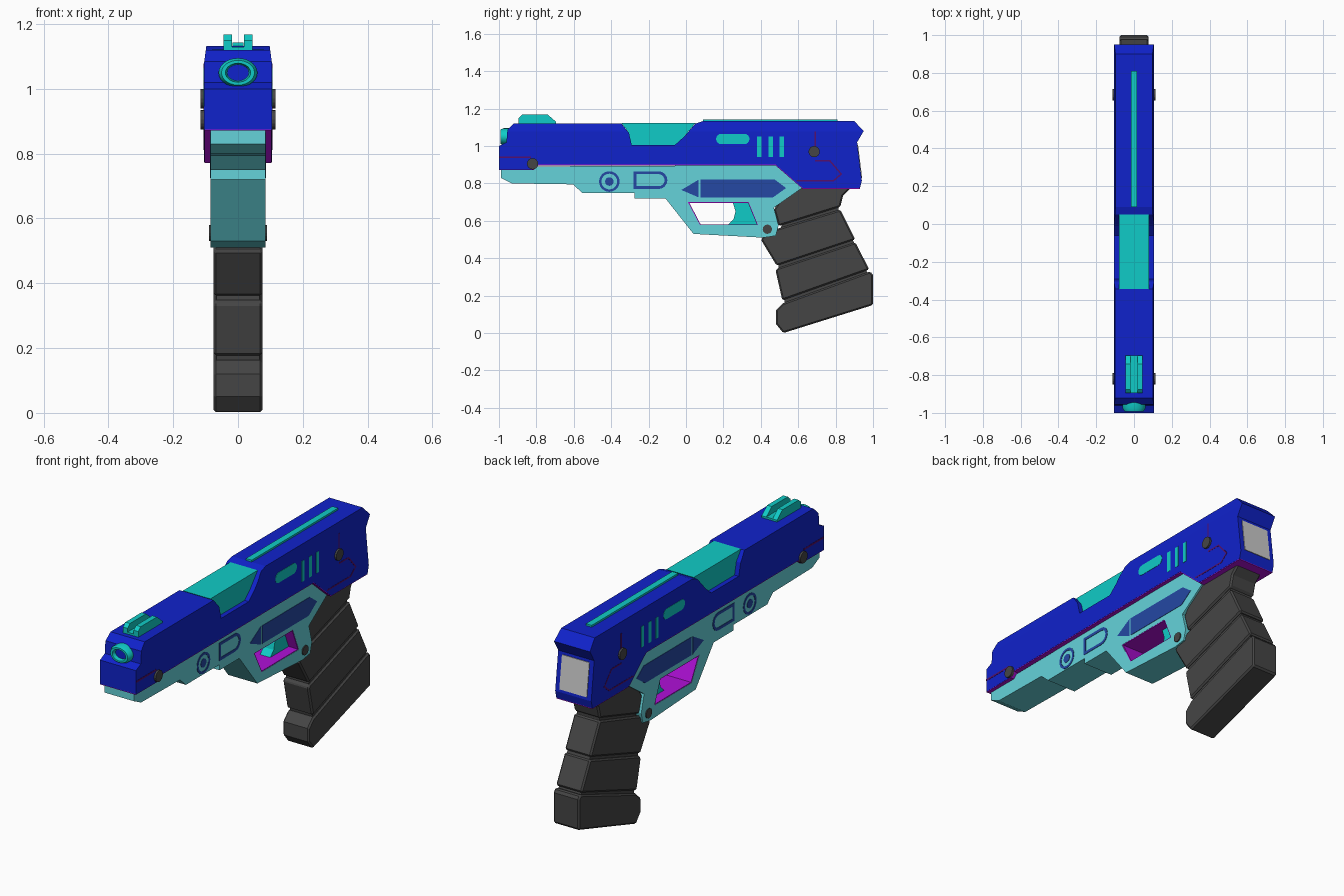
import bpy, bmesh, math
from mathutils import Vector

if "Cube" in bpy.data.objects:
    bpy.data.objects.remove(bpy.data.objects["Cube"])

def material(name, rgb):
    m = bpy.data.materials.new(name)
    m.diffuse_color = (*rgb, 1)
    m.use_nodes = True
    m.node_tree.nodes["Principled BSDF"].inputs["Base Color"].default_value = m.diffuse_color
    return m

BLUE = material("slide_blue", (0.005, 0.016, 0.6))
CYAN = material("pale_cyan", (0.13, 0.65, 0.7))
TEAL = material("bright_teal", (0.005, 0.6, 0.57))
NAVY = material("navy_inlay", (0.018, 0.065, 0.37))
PURPLE = material("purple", (0.43, 0.005, 0.68))
LINE = material("dark_purple", (0.09, 0.005, 0.15))
DARK = material("dark_grey", (0.06, 0.06, 0.06))

def finish(name, bm, mat):
    bmesh.ops.recalc_face_normals(bm, faces=bm.faces[:])
    me = bpy.data.meshes.new(name)
    bm.to_mesh(me)
    bm.free()
    ob = bpy.data.objects.new(name, me)
    bpy.context.collection.objects.link(ob)
    if mat:
        me.materials.append(mat)
    return ob

def prism(bm, loops, x0, x1):
    """Extrude (y, z) outlines along x; loops after the first are holes."""
    caps = {x0: [], x1: []}
    for loop in loops:
        a, b = ([bm.verts.new((x, y, z)) for y, z in loop] for x in (x0, x1))
        n = len(loop)
        for i in range(n):
            j = (i + 1) % n
            bm.faces.new((a[i], a[j], b[j], b[i]))
        for x, ring in ((x0, a), (x1, b)):
            if len(loops) == 1:
                bm.faces.new(ring)
            else:
                caps[x] += [bm.edges.get((ring[i], ring[(i + 1) % n])) for i in range(n)]
    for edges in caps.values():
        if edges:
            bmesh.ops.triangle_fill(bm, use_beauty=True, edges=edges, normal=(1, 0, 0))

def solid(name, mat, half, *loops):
    bm = bmesh.new()
    prism(bm, loops, -half, half)
    return finish(name, bm, mat)

def pair(name, mat, x0, x1, *shapes):
    """Mirrored plates on both sides; each shape is a list of loops."""
    bm = bmesh.new()
    for loops in shapes:
        prism(bm, loops, x0, x1)
        prism(bm, loops, -x0, -x1)
    return finish(name, bm, mat)

def circle(y, z, r, n=24):
    return [(y + r * math.cos(math.tau * i / n), z + r * math.sin(math.tau * i / n)) for i in range(n)]

def rect(y0, y1, z0, z1):
    return [(y0, z0), (y1, z0), (y1, z1), (y0, z1)]

def arc_right(y, z, r, n=8):
    return [(y + r * math.sin(math.pi * i / n), z - r * math.cos(math.pi * i / n)) for i in range(n + 1)]

def ribbon(path, w):
    """Closed outline of constant width around an open path."""
    p = [Vector(q) for q in path]
    left, right = [], []
    for i, q in enumerate(p):
        d0 = (q - p[i - 1]).normalized() if i else (p[1] - q).normalized()
        d1 = (p[i + 1] - q).normalized() if i < len(p) - 1 else d0
        n = Vector((-d0.y - d1.y, d0.x + d1.x)).normalized()
        off = n * (w / 2 / max(0.4, n.dot(Vector((-d0.y, d0.x)))))
        left.append(tuple(q + off))
        right.append(tuple(q - off))
    return left + right[::-1]

# Slide: notched profile, upper sides leaning inward
slide = solid("slide", BLUE, 0.105, [
    (-1, 0.875), (-1, 1.0), (-0.96, 1.02), (-0.955, 1.085), (-0.92, 1.12),
    (-0.345, 1.12), (-0.305, 1.07), (-0.29, 1.005), (-0.06, 1.005), (-0.01, 1.05),
    (0.05, 1.12), (0.09, 1.133), (0.90, 1.133), (0.95, 1.08), (0.915, 1.02),
    (0.94, 0.815), (0.93, 0.775), (0.625, 0.775), (0.48, 0.90), (-0.79, 0.90), (-0.815, 0.875)])
bm = bmesh.new()
bm.from_mesh(slide.data)
bmesh.ops.bisect_plane(bm, geom=bm.verts[:] + bm.edges[:] + bm.faces[:],
                       plane_co=(0, 0, 1.078), plane_no=(0, 0, 1))
for v in bm.verts:
    if v.co.z > 1.079:
        v.co.x *= 1 - 0.07 * (v.co.z - 1.078) / 0.055
bm.to_mesh(slide.data)
bm.free()

# Purple underside of the slide
solid("slide_underside", PURPLE, 0.104, ribbon(
    [(-1, 0.875), (-0.815, 0.875), (-0.79, 0.899), (0.48, 0.899), (0.625, 0.774), (0.93, 0.774)], 0.006))

# Teal cover in the slide notch, top rib and side slots
solid("ejection_cover", TEAL, 0.08, [(-0.345, 1.122), (-0.305, 1.07), (-0.29, 1.005),
                                     (-0.06, 1.005), (-0.01, 1.05), (0.05, 1.122)])
solid("top_rib", TEAL, 0.017, rect(0.09, 0.81, 1.12, 1.143))
capsule = arc_right(0.312, 1.0375, 0.0275) + [(2 * 0.25 - y, 2 * 1.0375 - z) for y, z in arc_right(0.312, 1.0375, 0.0275)]
pair("side_slots", TEAL, 0.1, 0.1065, [capsule],
     *[[rect(y, y + 0.024, 0.94, 1.05)] for y in (0.38, 0.44, 0.50)])

# Engraved side lines
pair("side_lines", LINE, 0.1, 0.106,
     [ribbon([(-1, 0.94), (-0.83, 0.94)], 0.01)],
     [ribbon([(0.69, 0.99), (0.69, 1.078)], 0.008)],
     [ribbon([(0.69, 0.92), (0.77, 0.92), (0.83, 0.85), (0.79, 0.815), (0.59, 0.815)], 0.008)])

# Rear panel
solid("rear_panel", None, 0.08, [(0.90, 1.005), (0.92, 1.005), (0.942, 0.83), (0.92, 0.83)])

# Front sight
solid("sight_base", TEAL, 0.045, rect(-0.895, -0.695, 1.112, 1.13))
pair("sight_prongs", TEAL, 0.018, 0.045, [[(-0.895, 1.115), (-0.895, 1.15), (-0.875, 1.168),
                                          (-0.74, 1.168), (-0.695, 1.13), (-0.695, 1.115)]])

# Oval muzzle ring and bore
def oval_lathe(name, mat, rings, n=28):
    bm = bmesh.new()
    rows = [[bm.verts.new((0.06 * r * math.cos(math.tau * i / n), y,
                           1.05 + 0.045 * r * math.sin(math.tau * i / n))) for i in range(n)] for r, y in rings]
    for a, b in zip(rows, rows[1:]):
        for i in range(n):
            j = (i + 1) % n
            bm.faces.new((a[i], a[j], b[j], b[i]))
    bm.faces.new(rows[0])
    bm.faces.new(rows[-1])
    return finish(name, bm, mat)

ring = oval_lathe("muzzle_ring", TEAL, [(1, -0.94), (1, -0.975), (0.85, -0.992), (0.65, -0.992), (0.56, -0.97)])
oval_lathe("muzzle_bore", BLUE, [(0.55, -0.96), (0.55, -0.973)])
bpy.context.view_layer.objects.active = ring
ring.select_set(True)
bpy.ops.object.shade_smooth_by_angle(angle=math.radians(30))

# Frame with trigger guard opening and purple lining
hole = [(0.01, 0.70), (0.335, 0.70), (0.385, 0.577), (0.075, 0.577)]
inner = [(0.018, 0.696), (0.332, 0.696), (0.379, 0.581), (0.078, 0.581)]
solid("frame", CYAN, 0.085, [
    (-0.99, 0.89), (-0.99, 0.83), (-0.93, 0.80), (-0.605, 0.795), (-0.555, 0.75),
    (-0.275, 0.75), (-0.275, 0.72), (-0.11, 0.72), (0.04, 0.53), (0.415, 0.51),
    (0.48, 0.52), (0.495, 0.575), (0.47, 0.67), (0.62, 0.775), (0.48, 0.897)], hole)
solid("guard_lining", PURPLE, 0.084, hole, inner)
solid("trigger", TEAL, 0.03, [(0.25, 0.70), (0.335, 0.70), (0.383, 0.58), (0.225, 0.58),
                              (0.255, 0.61), (0.265, 0.65)])

# Navy inlays on the frame sides
d_out = [(-0.28, 0.77)] + arc_right(-0.147, 0.8175, 0.0475) + [(-0.28, 0.865)]
d_in = [(-0.265, 0.785)] + arc_right(-0.147, 0.8175, 0.0325) + [(-0.265, 0.85)]
pair("frame_inlays", NAVY, 0.08, 0.087,
     [circle(-0.41, 0.81, 0.055), circle(-0.41, 0.81, 0.042)],
     [circle(-0.41, 0.81, 0.023, 16)],
     [d_out, d_in],
     [[(-0.025, 0.765), (0.068, 0.82), (0.068, 0.725)]],
     [[(0.078, 0.82), (0.475, 0.82), (0.535, 0.775), (0.465, 0.725), (0.078, 0.725)]])

# Screws and pins
pair("slide_screws", DARK, 0.1, 0.115, [circle(-0.82, 0.905, 0.03, 16)], [circle(0.685, 0.97, 0.03, 16)])
pair("guard_pins", DARK, 0.08, 0.09, [circle(0.435, 0.555, 0.025, 16)])

# Grip: a narrower core with four chamfered blocks
solid("grip_core", DARK, 0.066, [(0.56, 0.77), (0.82, 0.77), (0.815, 0.66), (0.895, 0.49),
                                 (0.97, 0.32), (0.53, 0.15), (0.495, 0.35), (0.51, 0.58)])
blocks = [
    [(0.55, 0.785), (0.89, 0.785), (0.84, 0.735), (0.825, 0.675), (0.495, 0.572), (0.47, 0.66)],
    [(0.40, 0.50), (0.43, 0.53), (0.495, 0.56), (0.825, 0.66), (0.905, 0.50), (0.485, 0.36)],
    [(0.485, 0.345), (0.905, 0.485), (0.98, 0.34), (0.515, 0.175), (0.48, 0.33)],
    [(0.52, 0.16), (0.985, 0.33), (1.0, 0.31), (1.0, 0.15), (0.52, 0.0), (0.48, 0.05), (0.48, 0.12)]]
for i, outline in enumerate(blocks):
    ob = solid(f"grip_block_{i + 1}", DARK, 0.076, outline)
    bev = ob.modifiers.new("chamfer", 'BEVEL')
    bev.width = 0.008
    bev.segments = 1
    bev.limit_method = 'ANGLE'
    bev.angle_limit = math.radians(50)
